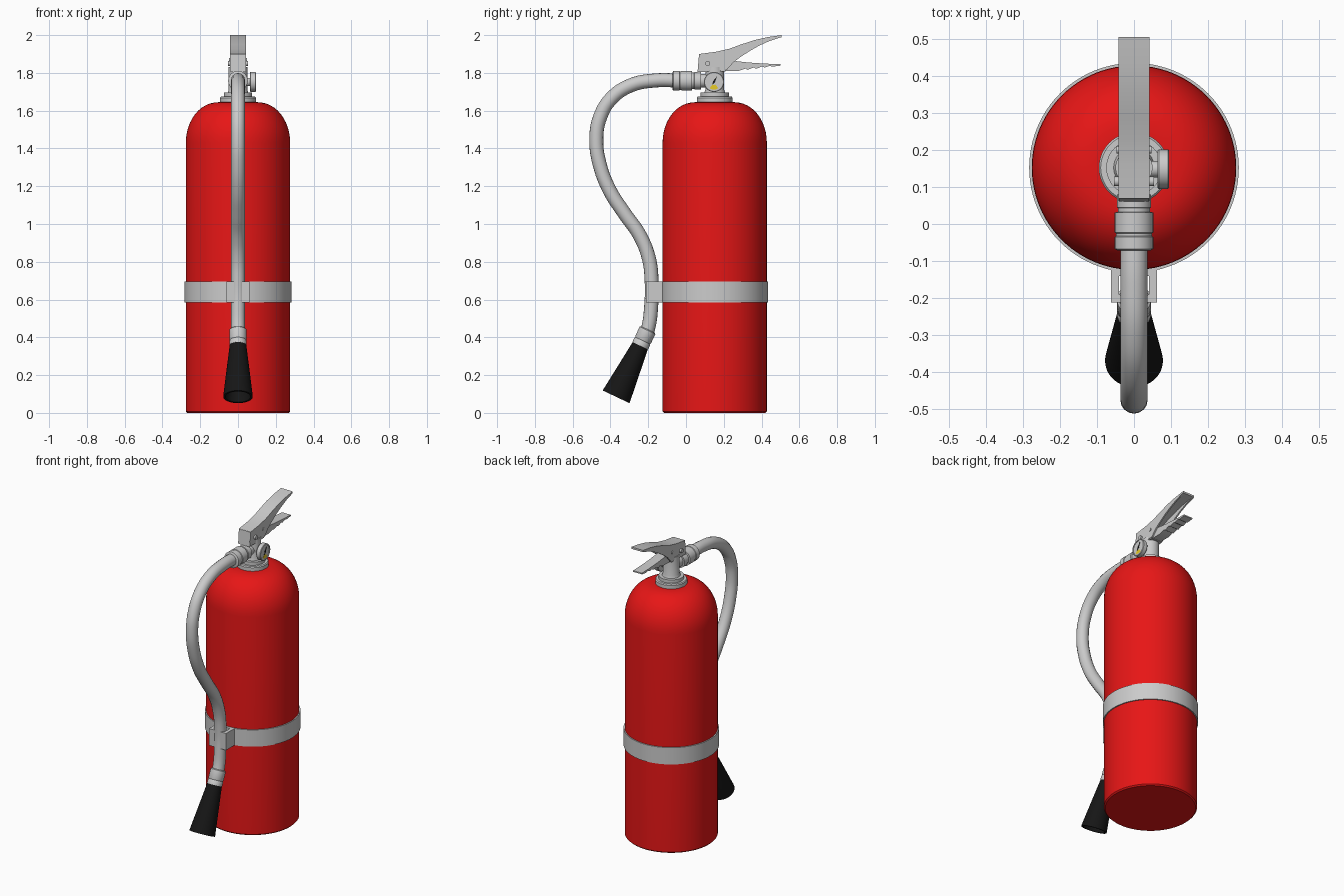
import bpy, bmesh, math
from mathutils import Vector

if "Cube" in bpy.data.objects:
    bpy.data.objects.remove(bpy.data.objects["Cube"])

CY = 0.152  # y of the cylinder axis


def material(name, rgb):
    m = bpy.data.materials.new(name)
    m.diffuse_color = (*rgb, 1)
    m.use_nodes = True
    m.node_tree.nodes["Principled BSDF"].inputs["Base Color"].default_value = m.diffuse_color
    return m


RED = material("red_paint", (0.8, 0.008, 0.008))
BLACK = material("black_rubber", (0.008, 0.008, 0.008))
WHITE = material("dial_white", (0.75, 0.75, 0.72))
YELLOW = material("dial_yellow", (0.8, 0.6, 0.02))


def finish(name, bm, mat=None, angle=35):
    bmesh.ops.recalc_face_normals(bm, faces=bm.faces)
    me = bpy.data.meshes.new(name)
    bm.to_mesh(me)
    bm.free()
    ob = bpy.data.objects.new(name, me)
    bpy.context.collection.objects.link(ob)
    if mat:
        me.materials.append(mat)
    bpy.ops.object.select_all(action='DESELECT')
    ob.select_set(True)
    bpy.context.view_layer.objects.active = ob
    bpy.ops.object.shade_smooth_by_angle(angle=math.radians(angle))
    return ob


def lathe(name, profile, origin, axis=(0, 0, 1), mat=None, n=48, closed=False):
    """Spin (radius, height) points about an axis; open profiles get end caps."""
    bm = bmesh.new()
    rot = Vector((0, 0, 1)).rotation_difference(Vector(axis))
    rings = []
    for r, h in profile:
        rings.append([bm.verts.new(Vector(origin) + rot @ Vector(
            (r * math.cos(2 * math.pi * i / n), r * math.sin(2 * math.pi * i / n), h)))
            for i in range(n)])
    pairs = list(zip(rings, rings[1:]))
    if closed:
        pairs.append((rings[-1], rings[0]))
    else:
        bm.faces.new(rings[0])
        bm.faces.new(rings[-1])
    for a, b in pairs:
        for i in range(n):
            j = (i + 1) % n
            bm.faces.new((a[i], a[j], b[j], b[i]))
    return finish(name, bm, mat)


def prism(name, points, direction, mat=None):
    """Extrude a flat outline of 3D points along a vector."""
    bm = bmesh.new()
    f = bm.faces.new([bm.verts.new(p) for p in points])
    ext = bmesh.ops.extrude_face_region(bm, geom=[f])["geom"]
    bmesh.ops.translate(bm, vec=direction,
                        verts=[v for v in ext if isinstance(v, bmesh.types.BMVert)])
    return finish(name, bm, mat, 25)


def side_plate(name, yz, x0, x1):
    return prism(name, [(x0, y, z) for y, z in yz], (x1 - x0, 0, 0))


# Tank with domed shoulder
dome = [(0.1 + 0.176 * math.cos(t) ** 0.95, 1.43 + 0.215 * math.sin(t))
        for t in [i * math.pi / 24 for i in range(12)]] + [(0.1, 1.645)]
lathe("tank", [(0.268, 0), (0.276, 0.008)] + dome, (0, CY, 0), mat=RED, n=96)

# Neck collar and valve stem
lathe("neck_collar", [(0.095, 1.635), (0.095, 1.668), (0.09, 1.674), (0.075, 1.674),
                      (0.075, 1.695), (0.055, 1.695), (0.05, 1.71), (0.05, 1.83)],
      (0, CY, 0))

# Hose outlet and coupling
lathe("hose_coupling", [(0.036, -0.1), (0.036, -0.035), (0.046, -0.035), (0.046, 0.0),
                        (0.043, 0.002), (0.043, 0.012), (0.052, 0.014), (0.052, 0.068),
                        (0.049, 0.07), (0.049, 0.078), (0.052, 0.08), (0.052, 0.112),
                        (0.046, 0.116)],
      (0, 0.045, 1.758), (0, -1, 0))

# Hose
path = [(-0.04, 1.76), (-0.16, 1.76), (-0.29, 1.735), (-0.395, 1.665), (-0.455, 1.565),
        (-0.475, 1.45), (-0.458, 1.32), (-0.405, 1.18), (-0.325, 1.055), (-0.245, 0.94),
        (-0.197, 0.82), (-0.182, 0.7), (-0.184, 0.57), (-0.2, 0.45), (-0.215, 0.41)]
cu = bpy.data.curves.new("hose", 'CURVE')
cu.dimensions = '3D'
cu.bevel_depth = 0.037
cu.bevel_resolution = 6
cu.resolution_u = 6
cu.use_fill_caps = True
sp = cu.splines.new('BEZIER')
sp.bezier_points.add(len(path) - 1)
for bp, (y, z) in zip(sp.bezier_points, path):
    bp.co = (0, y, z)
    bp.handle_left_type = bp.handle_right_type = 'AUTO'
hose = bpy.data.objects.new("hose", cu)
bpy.context.collection.objects.link(hose)
bpy.ops.object.select_all(action='DESELECT')
hose.select_set(True)
bpy.context.view_layer.objects.active = hose
bpy.ops.object.convert(target='MESH')
bpy.ops.object.shade_smooth_by_angle(angle=math.radians(40))

# Ferrule and flared nozzle
tip = Vector((0, -0.37, 0.085))
top = Vector((0, -0.24, 0.36))
axis = (tip - top).normalized()
L = (tip - top).length
lathe("nozzle_ferrule", [(0.04, -0.09), (0.046, -0.085), (0.046, -0.03), (0.043, -0.025),
                         (0.046, -0.02), (0.046, 0.005)], top, axis)
lathe("nozzle", [(0.044, 0), (0.078, L - 0.006), (0.078, L), (0.066, L), (0.035, L - 0.2)],
      top, axis, BLACK)

# Strap and hose clip
lathe("strap", [(0.27, 0.585), (0.283, 0.585), (0.283, 0.695), (0.27, 0.695)],
      (0, CY, 0), n=96, closed=True)
half = [(0.062, -0.112), (0.062, -0.212), (0.022, -0.212), (0.022, -0.2),
        (0.04, -0.19), (0.04, -0.14)]
clip = half + [(-x, y) for x, y in reversed(half)]
prism("hose_clip", [(x, y, 0.585) for x, y in clip], (0, 0, 0.11))

# Upper handle: folded channel made of a top sheet and two side cheeks
top_edge = [(0.07, 1.9), (0.16, 1.912), (0.23, 1.928), (0.29, 1.95),
            (0.36, 1.973), (0.43, 1.989), (0.505, 2.0)]
sheet = top_edge + [(y, z - 0.012) for y, z in reversed(top_edge)]
side_plate("upper_handle_top", sheet, -0.042, 0.042)
low_edge = [(0.502, 1.988), (0.44, 1.968), (0.385, 1.943), (0.336, 1.915),
            (0.29, 1.885), (0.25, 1.855), (0.215, 1.815), (0.062, 1.808)]
for s in (-1, 1):
    side_plate("upper_handle_cheek", top_edge + low_edge, s * 0.033, s * 0.0425)
side_plate("valve_head", [(0.061, 1.805), (0.069, 1.898), (0.16, 1.908), (0.2, 1.87),
                          (0.21, 1.808)], -0.04, 0.04)

# Lower squeeze lever with finger grips
grips = [(0.5, 1.838), (0.455, 1.833), (0.445, 1.838), (0.415, 1.828), (0.405, 1.834),
         (0.37, 1.822), (0.36, 1.829), (0.325, 1.816), (0.315, 1.823), (0.28, 1.811),
         (0.21, 1.811)]
side_plate("lower_lever", [(0.19, 1.865), (0.25, 1.864), (0.33, 1.855), (0.42, 1.849),
                           (0.5, 1.846)] + grips, -0.032, 0.032)

# Pivot pins
for y, z, r, w in ((0.115, 1.85, 0.013, 0.054), (0.2, 1.87, 0.01, 0.047)):
    lathe("pivot_pin", [(r, -w), (r, w)], (0, y, z), (1, 0, 0), n=24)

# Pressure gauge on the right side
G = Vector((0, 0.148, 1.752))
lathe("gauge_case", [(0.022, 0.03), (0.022, 0.063), (0.05, 0.063), (0.053, 0.067),
                     (0.053, 0.092), (0.05, 0.095), (0.045, 0.095), (0.045, 0.09)],
      G, (1, 0, 0))
lathe("gauge_dial", [(0.0445, 0.088), (0.0445, 0.0915)], G, (1, 0, 0), WHITE)


def dial(r, deg):
    a = math.radians(deg)
    return G + Vector((0.0915, r * math.cos(a), r * math.sin(a)))


prism("gauge_zone", [dial(0.04, d) for d in range(235, 306, 10)] +
      [dial(0.016, d) for d in (300, 270, 240)], (0.001, 0, 0), YELLOW)
prism("gauge_needle", [dial(0.036, 62), dial(0.006, 152), dial(0.018, 242), dial(0.006, 332)],
      (0.002, 0, 0), BLACK)
